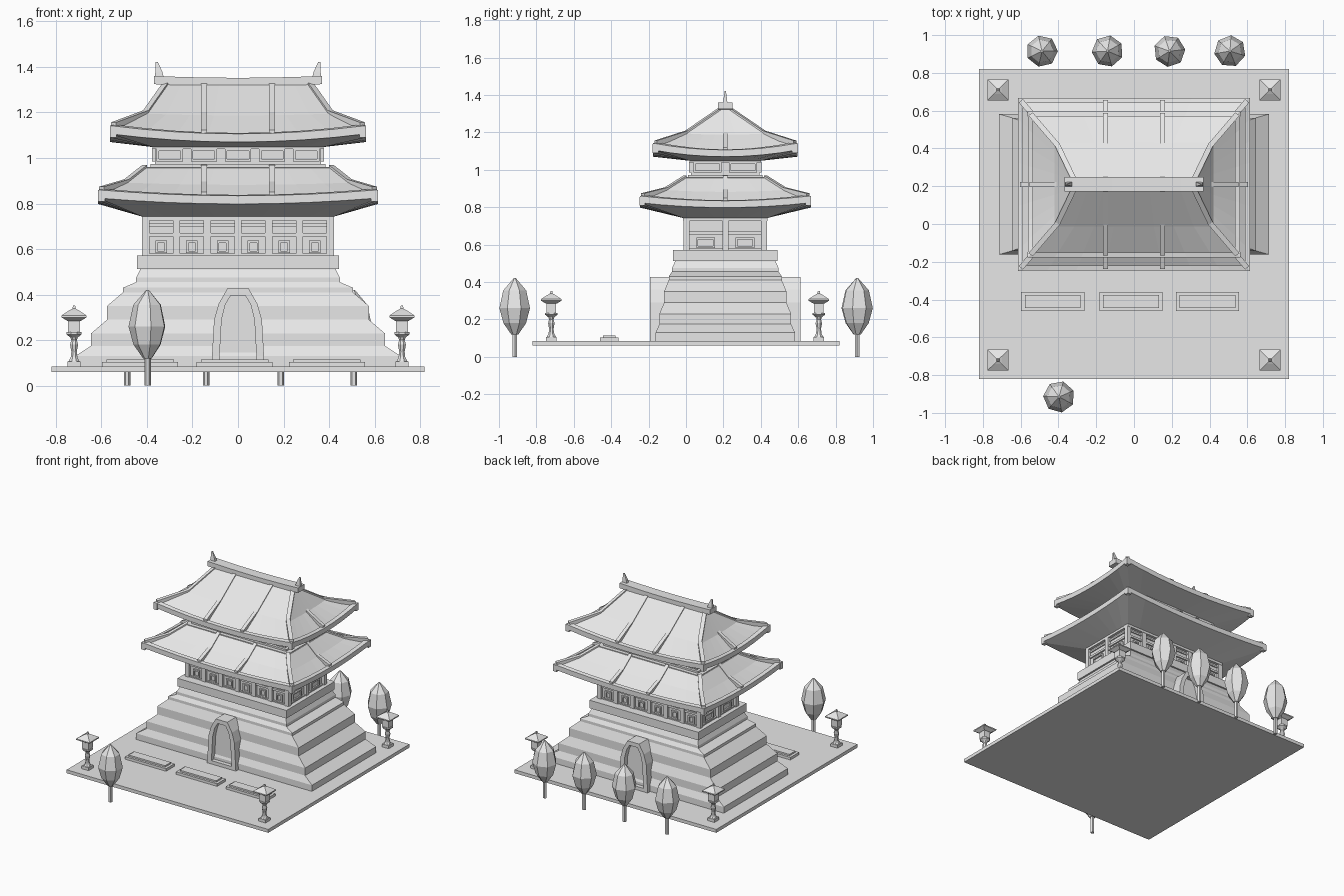
import bpy, bmesh, math
from mathutils import Vector

if "Cube" in bpy.data.objects:
    bpy.data.objects.remove(bpy.data.objects["Cube"])

stone = bpy.data.materials.new("pale_grey")
stone.use_nodes = True
GREY = (0.8, 0.8, 0.8, 1)
stone.diffuse_color = GREY
stone.node_tree.nodes["Principled BSDF"].inputs["Base Color"].default_value = GREY

CY = 0.21          # depth of the hall's centre line
HALL = (0, CY, 0)


def loft(name, rings, at=(0, 0, 0), turn=0):
    """Skin equal-length rings into a closed, flat-shaded solid."""
    bm = bmesh.new()
    loops = [[bm.verts.new(p) for p in r] for r in rings]
    for a, b in zip(loops, loops[1:]):
        for i in range(len(a)):
            j = (i + 1) % len(a)
            bm.faces.new((a[i], a[j], b[j], b[i]))
    bm.faces.new(loops[0][::-1])
    bm.faces.new(loops[-1])
    bmesh.ops.recalc_face_normals(bm, faces=bm.faces)
    me = bpy.data.meshes.new(name)
    bm.to_mesh(me)
    bm.free()
    me.materials.append(stone)
    ob = bpy.data.objects.new(name, me)
    ob.location = at
    ob.rotation_euler.z = turn
    bpy.context.collection.objects.link(ob)
    return ob


def rect(hx, hy, z, dip=0, n=1):
    """Rectangle ring whose sides sag by dip between the corners."""
    corners = [(-hx, -hy), (hx, -hy), (hx, hy), (-hx, hy)]
    pts = []
    for k in range(4):
        (x0, y0), (x1, y1) = corners[k], corners[(k + 1) % 4]
        for i in range(n):
            t = i / n
            sag = dip * (1 - (2 * t - 1) ** 2)
            pts.append((x0 + (x1 - x0) * t, y0 + (y1 - y0) * t, z - sag))
    return pts


def block(name, hx, hy, z0, z1, at=(0, 0, 0)):
    return loft(name, [rect(hx, hy, z0), rect(hx, hy, z1)], at)


def lathe(name, profile, sides, at, turn=0):
    rings = [[(r * math.cos(math.tau * i / sides), r * math.sin(math.tau * i / sides), z)
              for i in range(sides)] for r, z in profile]
    return loft(name, rings, at, turn)


def bar(name, path, half_w, half_h):
    """Square-section rib following a path over the hall."""
    path = [Vector(p) for p in path]
    run = path[-1] - path[0]
    side = Vector((-run.y, run.x, 0)).normalized() * half_w
    up = Vector((0, 0, half_h))
    return loft(name, [[p - side - up, p + side - up, p + side + up, p - side + up]
                       for p in path], HALL)


def window(name, u, dist, z, w, h, turn, depth=0.012, edge=0.01):
    """Raised frame with a sunken pane, on the wall facing the given turn."""
    def ring(hw, hh, d):
        return [(u - hw, d, z - hh), (u + hw, d, z - hh), (u + hw, d, z + hh), (u - hw, d, z + hh)]
    w, h = w / 2, h / 2
    loft(name, [ring(w, h, -dist + 0.01), ring(w, h, -dist - depth),
                ring(w - edge, h - edge, -dist - depth),
                ring(w - edge, h - edge, -dist - 0.002)], HALL, turn)


# Courtyard slab and low planters
block("courtyard_slab", 0.82, 0.82, 0.06, 0.085)
for x in (-0.43, -0.015, 0.39):
    loft("planter", [rect(0.167, 0.05, 0.08), rect(0.167, 0.05, 0.104),
                     rect(0.148, 0.034, 0.104), rect(0.148, 0.034, 0.115)], (x, -0.41, 0))

# Stepped base: upright risers joined by sloping treads
steps = [(0.715, 0.372, 0.08, 0.13), (0.645, 0.352, 0.175, 0.23),
         (0.575, 0.327, 0.29, 0.35), (0.505, 0.302, 0.41, 0.43),
         (0.447, 0.285, 0.455, 0.475), (0.43, 0.268, 0.51, 0.515)]
loft("stepped_base", [rect(hx, hy, z) for hx, hy, lo, hi in steps for z in (lo, hi)], HALL)
block("base_cap", 0.443, 0.28, 0.513, 0.572, HALL)

# Arched gates, front and back
def arch(half, y):
    pts = half + [(-x, z) for x, z in reversed(half)]
    return [(x, y, z) for x, z in pts]

outer = [(0.117, 0.08), (0.105, 0.29), (0.085, 0.36), (0.047, 0.426)]
inner = [(0.082, 0.11), (0.072, 0.29), (0.056, 0.355), (0.032, 0.396)]
for turn in (0, math.pi):
    loft("arched_gate", [arch(outer, 0), arch(outer, -0.402), arch(inner, -0.402),
                         arch(inner, -0.365)], HALL, turn)

# Lower hall with columns, rails and small windows
block("lower_wall", 0.4, 0.205, 0.56, 0.76, HALL)
for z0, z1, grow in ((0.57, 0.58, 0.012), (0.655, 0.67, 0.012), (0.7, 0.712, 0.008),
                     (0.725, 0.75, 0.02)):
    block("lower_rail", 0.4 + grow, 0.205 + grow, z0, z1, HALL)
for sy in (-1, 1):
    for i in range(7):
        block("lower_column", 0.016, 0.016, 0.57, 0.75,
              (-0.405 + 0.135 * i, CY + sy * 0.207, 0))
for sx in (-1, 1):
    block("side_column", 0.016, 0.016, 0.57, 0.75, (sx * 0.405, CY, 0))
for turn in (0, math.pi):
    for i in range(6):
        window("lower_window", -0.3375 + 0.135 * i, 0.205, 0.61, 0.05, 0.055, turn)
for turn in (math.pi / 2, -math.pi / 2):
    for u in (-0.105, 0.105):
        window("lower_side_window", u, 0.4, 0.61, 0.1, 0.055, turn)

# Upper hall with framed windows
block("upper_ledge", 0.42, 0.228, 0.945, 0.96, HALL)
block("upper_sill", 0.385, 0.2, 0.955, 0.973, HALL)
block("upper_wall", 0.365, 0.182, 0.96, 1.07, HALL)
block("upper_head_rail", 0.375, 0.192, 1.04, 1.06, HALL)
for turn in (0, math.pi):
    for i in range(5):
        window("upper_window", -0.3 + 0.15 * i, 0.182, 1.013, 0.115, 0.056, turn)
for turn in (math.pi / 2, -math.pi / 2):
    for u in (-0.095, 0.095):
        window("upper_side_window", u, 0.365, 1.013, 0.15, 0.056, turn)


# Sweeping roofs with sagging eaves, ribs and hip ridges
def roof(name, levels, soffit, thick=0.036):
    n = 8
    hx, hy, z, dip = levels[0]
    rings = [rect(*soffit, 0, n), rect(hx, hy, z - thick, dip, n), rect(hx, hy, z, dip, n),
             rect(hx - 0.027, hy - 0.027, z + 0.004, dip, n),
             rect(hx - 0.027, hy - 0.027, z - 0.008, dip, n)]
    rings += [rect(*lv, n) for lv in levels[1:]]
    loft(name, rings, HALL)

    def sag(half, x, dip):
        return dip * (1 - min(1, abs(x) / half) ** 2)

    for sy in (-1, 1):
        for x in (-0.15, 0.15):
            bar(name + "_rib", [(x, sy * (b - 0.01), h - sag(a, x, d))
                                for a, b, h, d in levels], 0.013, 0.014)
        bar(name + "_side_rib", [(sy * (a - 0.01), 0, h - d) for a, b, h, d in levels],
            0.013, 0.014)
        for sx in (-1, 1):
            bar(name + "_hip_ridge", [(sx * (a - 0.015), sy * (b - 0.015), h)
                                      for a, b, h, d in levels], 0.014, 0.014)
            block(name + "_corner_tip", 0.015, 0.015, z - 0.052, z - 0.005,
                  (sx * (hx - 0.014), CY + sy * (hy - 0.014), 0))


roof("lower_roof", [(0.614, 0.457, 0.86, 0.026), (0.505, 0.33, 0.892, 0.01),
                    (0.425, 0.23, 0.955, 0)], (0.42, 0.225, 0.742))
roof("upper_roof", [(0.562, 0.387, 1.142, 0.036), (0.42, 0.222, 1.195, 0.008),
                    (0.325, 0.025, 1.33, 0)], (0.375, 0.19, 1.048))

# Crowning ridge and its end horns
bar("main_ridge", [(x, 0, 1.334 + 0.06 * x * x) for x in
                   (-0.368, -0.25, -0.12, 0, 0.12, 0.25, 0.368)], 0.038, 0.018)
for sx in (-1, 1):
    horn = [(0.345, 1.35, 0.02), (0.348, 1.38, 0.015), (0.357, 1.422, 0.005)]
    loft("ridge_horn", [[(sx * x + dx * r, dy * 0.6 * r, z)
                         for dx, dy in ((-1, -1), (1, -1), (1, 1), (-1, 1))]
                        for x, z, r in horn], HALL)

# Stone lanterns at the corners
post = [(0.027, 0.105), (0.016, 0.125), (0.013, 0.15), (0.019, 0.18), (0.013, 0.2),
        (0.018, 0.212), (0.036, 0.225), (0.036, 0.235)]
for x in (-0.72, 0.72):
    for y in (-0.72, 0.71):
        spot = (x, y, 0)
        block("lantern_foot", 0.028, 0.028, 0.08, 0.106, spot)
        lathe("lantern_post", post, 8, spot, math.pi / 8)
        block("lantern_box", 0.026, 0.026, 0.234, 0.295, spot)
        loft("lantern_roof", [rect(0.03, 0.03, 0.285), rect(0.055, 0.055, 0.3),
                              rect(0.055, 0.055, 0.308), rect(0.022, 0.022, 0.33),
                              rect(0.007, 0.007, 0.338), rect(0.005, 0.005, 0.352)], spot)

# Faceted trees around the slab
crown = [(0.02, 0.12), (0.062, 0.18), (0.084, 0.26), (0.063, 0.355), (0.006, 0.42)]
trees = [(-0.397, -0.915), (-0.487, 0.915), (-0.14, 0.915), (0.188, 0.915), (0.508, 0.915)]
for i, (x, y) in enumerate(trees):
    lathe("tree_trunk", [(0.014, 0), (0.014, 0.15)], 6, (x, y, 0))
    lathe("tree_crown", crown, 7, (x, y, 0), 0.4 + 0.5 * i)
